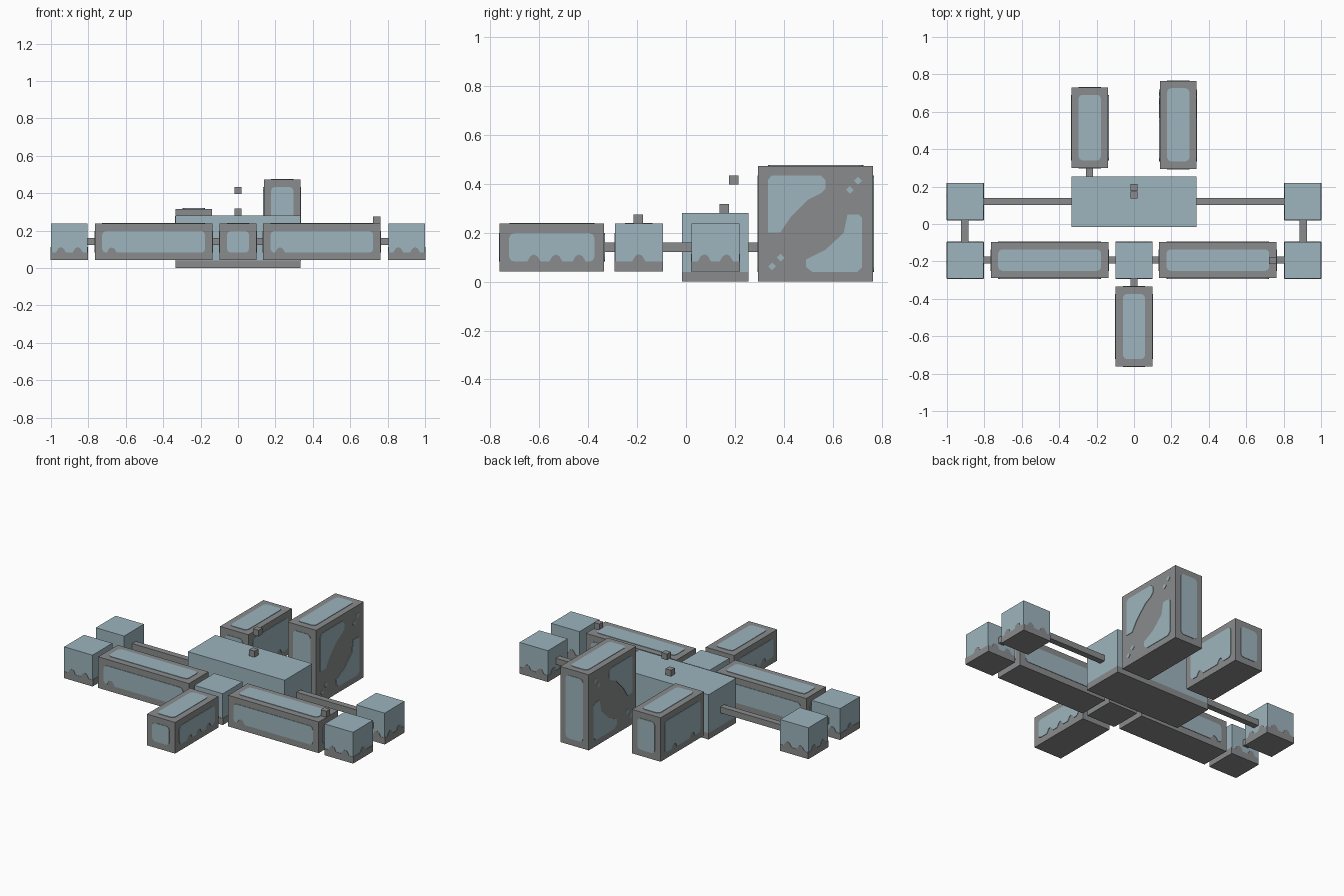
import bpy
import bmesh
from mathutils import Vector

cube = bpy.data.objects.get("Cube")
if cube:
    bpy.data.objects.remove(cube, do_unlink=True)


def material(name, rgb):
    m = bpy.data.materials.new(name)
    m.use_nodes = True
    m.diffuse_color = (*rgb, 1)
    m.node_tree.nodes["Principled BSDF"].inputs["Base Color"].default_value = (*rgb, 1)
    return m


MATS = [material("hull grey", (0.255, 0.26, 0.265)), material("pale blue", (0.337, 0.462, 0.509))]
GREY, BLUE = 0, 1
SKIN = 0.003
LOW, HIGH = 0.042, 0.237   # floor and roof of the ordinary modules


def add_box(bm, lo, hi, mat):
    lo, hi = Vector(lo), Vector(hi)
    verts = bmesh.ops.create_cube(bm, size=1)["verts"]
    for v in verts:
        v.co = (lo + hi) / 2 + v.co * (hi - lo)
    faces = {f for v in verts for f in v.link_faces}
    for f in faces:
        f.material_index = mat
    return faces


def add_plate(bm, axis, at, side, outline, mat, thick=SKIN):
    """Thin plate lying on the plane axis = at and rising towards side."""
    u, w = [i for i in range(3) if i != axis]
    verts = []
    for p in outline:
        co = [0, 0, 0]
        co[axis], co[u], co[w] = at, p[0], p[1]
        verts.append(bm.verts.new(co))
    base = bm.faces.new(verts)
    base.material_index = mat
    geom = bmesh.ops.extrude_face_region(bm, geom=[base])["geom"]
    for g in geom:
        if isinstance(g, bmesh.types.BMVert):
            g.co[axis] += side * thick
        elif isinstance(g, bmesh.types.BMFace):
            g.material_index = mat
    for f in {f for v in verts for f in v.link_faces}:
        f.material_index = mat


def bumps(centres, v):
    pts = []
    for b in centres:
        pts += [(b - 0.027, v), (b - 0.014, v + 0.022), (b, v + 0.029),
                (b + 0.014, v + 0.022), (b + 0.027, v)]
    return pts


def rounded(u0, u1, v0, v1, notches=(), c=0.02):
    k = c * 0.3
    return ([(u0 + c, v0)] + bumps(notches, v0)
            + [(u1 - c, v0), (u1 - k, v0 + k), (u1, v0 + c), (u1, v1 - c), (u1 - k, v1 - k),
               (u1 - c, v1), (u0 + c, v1), (u0 + k, v1 - k), (u0, v1 - c), (u0, v0 + c),
               (u0 + k, v0 + k)])


def finish(bm, name):
    bmesh.ops.recalc_face_normals(bm, faces=bm.faces[:])
    me = bpy.data.meshes.new(name)
    bm.to_mesh(me)
    bm.free()
    for m in MATS:
        me.materials.append(m)
    ob = bpy.data.objects.new(name, me)
    bpy.context.collection.objects.link(ob)
    return ob


def box(name, lo, hi, mat=GREY):
    bm = bmesh.new()
    add_box(bm, lo, hi, mat)
    return finish(bm, name)


def module(name, lo, hi, notches, plain_sides=False, extra=None):
    """Grey box with a rounded blue panel inset on the roof and walls."""
    bm = bmesh.new()
    add_box(bm, lo, hi, GREY)
    for axis in range(3):
        u, w = [i for i in range(3) if i != axis]
        for side, at in ((-1, lo[axis]), (1, hi[axis])):
            if (axis == 2 and side < 0) or (axis == 0 and plain_sides):
                continue
            cuts = [lo[u] + n for n in notches.get(axis, ())]
            shape = rounded(lo[u] + 0.039, hi[u] - 0.039, lo[w] + 0.04, hi[w] - 0.039, cuts)
            add_plate(bm, axis, at, side, shape, BLUE)
    if extra:
        extra(bm)
    return finish(bm, name)


def pod(name, x, y, side_bumps):
    """Blue block with a wavy grey skirt and grey underside."""
    bm = bmesh.new()
    lo, hi = (x - 0.098, y - 0.098, LOW), (x + 0.098, y + 0.098, HIGH)
    for f in add_box(bm, lo, hi, BLUE):
        if f.calc_center_median().z < LOW + 0.001:
            f.material_index = GREY
    for axis, centres in ((0, side_bumps), (1, (-0.045, 0.045))):
        mid = (x, y)[1 - axis]
        top = [(mid - 0.098, 0.083)] + bumps([mid + c for c in centres], 0.083) + [(mid + 0.098, 0.083)]
        shape = top + [(mid + 0.098, LOW), (mid - 0.098, LOW)]
        for side, at in ((-1, lo[axis]), (1, hi[axis])):
            add_plate(bm, axis, at, side, shape, GREY, 0.002)
    return finish(bm, name)


# Central hull, with a grey base band
bm = bmesh.new()
add_box(bm, (-0.335, -0.017, 0), (0.335, 0.255, 0.04), GREY)
add_box(bm, (-0.335, -0.017, 0.04), (0.335, 0.255, 0.28), BLUE)
finish(bm, "central_hull")

# Corner pods and the front hub
for label, s in (("left", 1), ("right", -1)):
    pod(label + "_rear_pod", s * 0.902, 0.12, (-0.045, 0.045))
    pod(label + "_front_pod", s * 0.902, -0.193, (0,))
pod("front_hub", 0, -0.193, (0,))

# Long modules on both sides of the hub
for label, x0, x1 in (("left", 0.135, 0.762), ("right", -0.765, -0.137)):
    module(label + "_long_module", (x0, -0.29, LOW), (x1, -0.097, HIGH), {1: (0.09,)})


# Nose module, with a small port on its front
def port(bm):
    add_plate(bm, 1, -0.763, -1, [(-0.012, 0.128), (0.012, 0.128), (0.012, 0.152), (-0.012, 0.152)],
              GREY, 0.002)


module("nose_module", (-0.098, -0.762, LOW), (0.098, -0.335, HIGH),
       {0: (0.14, 0.23, 0.325)}, extra=port)

# Low rear module
module("right_rear_module", (-0.335, 0.3, LOW), (-0.138, 0.73, 0.317), {0: (0.12, 0.3)})

# Tall rear module, with diagonal patches on its broad sides
UPPER = [(0.335, 0.2), (0.385, 0.2), (0.425, 0.26), (0.5, 0.335), (0.55, 0.36), (0.57, 0.38),
         (0.57, 0.415), (0.55, 0.434), (0.35, 0.434), (0.335, 0.415)]
LOWER = [(0.49, 0.06), (0.515, 0.04), (0.7, 0.04), (0.72, 0.06), (0.72, 0.26), (0.705, 0.275),
         (0.66, 0.275), (0.645, 0.2), (0.57, 0.13), (0.49, 0.09)]
SPOTS = [(0.67, 0.375), (0.703, 0.412), (0.352, 0.062), (0.387, 0.098)]


def patches(bm):
    for at, side in ((0.138, -1), (0.335, 1)):
        for shape in (UPPER, LOWER):
            add_plate(bm, 0, at, side, shape, BLUE)
        for y, z in SPOTS:
            r = 0.016
            add_plate(bm, 0, at, side, [(y - r, z), (y, z - r), (y + r, z), (y, z + r)], BLUE)


module("left_rear_tall_module", (0.138, 0.295, 0), (0.335, 0.765, 0.473), {},
       plain_sides=True, extra=patches)

# Connecting bars
R = 0.019
Z0, Z1 = 0.122, 0.16
for label, s in (("left", 1), ("right", -1)):
    for part, x0, x1, y in (("hull_bar", 0.335, 0.805, 0.12), ("hub_bar", 0.098, 0.138, -0.193),
                            ("tip_bar", 0.76, 0.805, -0.193)):
        a, b = sorted((s * x0, s * x1))
        box(f"{label}_{part}", (a, y - R, Z0), (b, y + R, Z1))
    box(label + "_pod_bar", (s * 0.905 - R, -0.097, Z0), (s * 0.905 + R, 0.023, Z1))
box("nose_bar", (-R, -0.336, Z0), (R, -0.29, Z1))
box("rear_bar", (-0.237 - R, 0.254, Z0), (-0.237 + R, 0.301, Z1))

# Small roof blocks
for name, x, y, z in (("roof_block", 0, 0.156, 0.28), ("floating_block", 0, 0.195, 0.396),
                      ("module_block", 0.742, -0.195, HIGH)):
    box(name, (x - R, y - R, z), (x + R, y + R, z + 2 * R))
